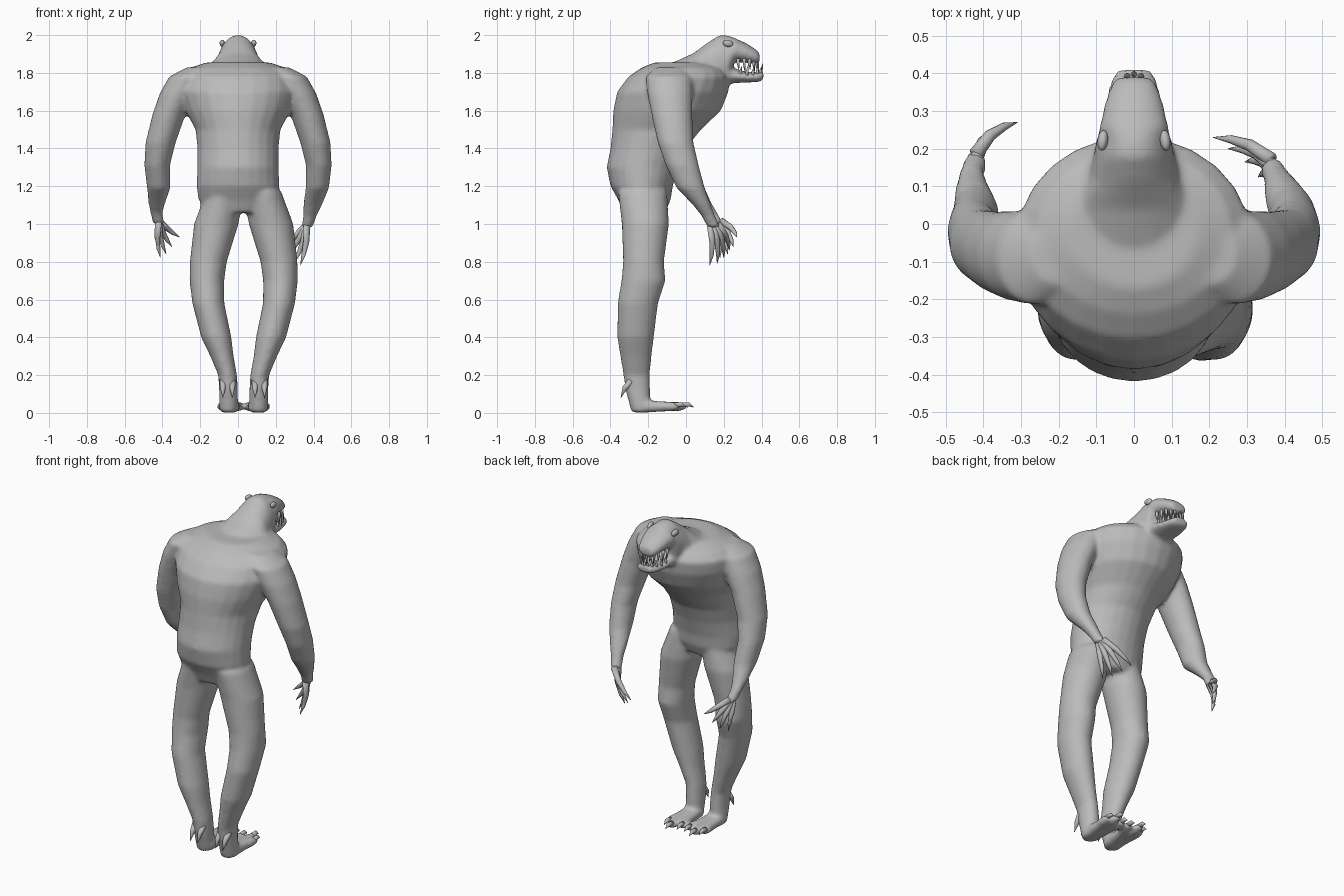
import bpy, bmesh, math
from mathutils import Vector

if "Cube" in bpy.data.objects:
    bpy.data.objects.remove(bpy.data.objects["Cube"])

grey = bpy.data.materials.new("plain grey")
grey.use_nodes = True
grey.diffuse_color = (0.5, 0.5, 0.5, 1)
grey.node_tree.nodes["Principled BSDF"].inputs["Base Color"].default_value = (0.5, 0.5, 0.5, 1)


def skin(bm, rings):
    """Bridge a list of rings of coordinates into a closed tube."""
    loops = [[bm.verts.new(co) for co in ring] for ring in rings]
    count = len(loops[0])
    for a, b in zip(loops, loops[1:]):
        for i in range(count):
            j = (i + 1) % count
            bm.faces.new((a[i], a[j], b[j], b[i]))
    bm.faces.new(loops[0][::-1])
    bm.faces.new(loops[-1])


def oval(centre, across, along, tilt=0.0, sides=24):
    """Ring spanned by the x axis and a second axis tilted down from +y."""
    second = Vector((0, math.cos(tilt), -math.sin(tilt)))
    ring = []
    for i in range(sides):
        a = math.tau * i / sides
        ring.append(Vector(centre) + Vector((across * math.cos(a), 0, 0)) + second * along * math.sin(a))
    return ring


def spike(bm, points, radii, sides=10):
    """Round tapering tube that follows a few points."""
    points = [Vector(p) for p in points]
    rings = []
    for i, (p, r) in enumerate(zip(points, radii)):
        way = points[min(i + 1, len(points) - 1)] - points[max(i - 1, 0)]
        turn = way.to_track_quat('Z', 'Y')
        rings.append([p + turn @ Vector((r * math.cos(math.tau * k / sides),
                                         r * math.sin(math.tau * k / sides), 0)) for k in range(sides)])
    skin(bm, rings)


def finish(name, bm, smooth=True):
    bmesh.ops.recalc_face_normals(bm, faces=bm.faces)
    mesh = bpy.data.meshes.new(name)
    bm.to_mesh(mesh)
    bm.free()
    mesh.materials.append(grey)
    for face in mesh.polygons:
        face.use_smooth = smooth
    obj = bpy.data.objects.new(name, mesh)
    bpy.context.collection.objects.link(obj)
    return obj


body = bmesh.new()

# Torso: height, y centre, half width, half depth
torso = [(1.06, -.22, .17, .11), (1.13, -.22, .21, .14), (1.2, -.235, .22, .165),
         (1.3, -.23, .215, .19), (1.4, -.2, .215, .2), (1.5, -.155, .225, .235),
         (1.6, -.1, .28, .285), (1.7, -.07, .315, .295), (1.78, -.035, .31, .27),
         (1.825, -.02, .26, .22), (1.855, -.02, .17, .15)]
skin(body, [oval((0, y, z), w, d) for z, y, w, d in torso])

# Neck, skull and upper jaw: y, height, half width, half height
skull = [(-.08, 1.7, .21, .15), (.04, 1.75, .18, .155), (.12, 1.81, .125, .155),
         (.18, 1.85, .107, .152), (.225, 1.86, .1, .138), (.255, 1.922, .093, .064),
         (.32, 1.905, .078, .052), (.37, 1.885, .062, .04), (.39, 1.878, .046, .026)]
skin(body, [oval((0, y, z), w, h, math.pi / 2) for y, z, w, h in skull])

# Lower jaw
jaw = [(.15, 1.78, .09, .07), (.24, 1.787, .09, .042), (.32, 1.777, .078, .028),
       (.385, 1.778, .062, .027), (.41, 1.785, .045, .022)]
skin(body, [oval((0, y, z), w, h, math.pi / 2) for y, z, w, h in jaw])

# Arms: x, y, height, half width, half depth
arm = [(.2, -.08, 1.83, .07, .08), (.265, -.09, 1.78, .1, .125), (.315, -.085, 1.69, .1, .12),
       (.365, -.075, 1.58, .088, .108), (.41, -.055, 1.43, .08, .095),
       (.428, -.02, 1.31, .068, .088), (.42, .025, 1.19, .062, .075)]
wrists = {1: [(.395, .085, 1.1, .05, .048), (.38, .12, 1.04, .036, .036), (.365, .15, .98, .03, .036)],
          -1: [(.43, .09, 1.11, .045, .046), (.432, .13, 1.06, .033, .035), (.42, .165, 1.0, .03, .036)]}
for side in (1, -1):
    skin(body, [oval((side * x, y, z), w, d) for x, y, z, w, d in arm + wrists[side]])

# Legs, mirrored about a line slightly off the middle
MID = .03
leg = [(.1, -.23, 1.17, .1, .13), (.145, -.215, 1.0, .118, .125), (.187, -.225, .8, .098, .108),
       (.195, -.225, .7, .092, .117), (.187, -.255, .58, .085, .107), (.145, -.267, .4, .08, .097),
       (.115, -.265, .3, .062, .083), (.085, -.262, .2, .05, .07), (.08, -.255, .12, .05, .066),
       (.08, -.245, .05, .05, .056), (.08, -.24, .003, .045, .05)]
for side in (1, -1):
    skin(body, [oval((MID + side * x, y, z), w, d) for x, y, z, w, d in leg])

# Toes are fused with the body, claws stay separate
toe_ends = [(.025, -.03), (.08, 0), (.118, -.04)]
for side in (1, -1):
    for u, y in toe_ends:
        x = MID + side * u
        root = MID + side * (.08 + (u - .08) * .4)
        spike(body, [(root, -.25, .034), ((root + x) / 2, -.13, .034), (x, y - .03, .034), (x, y, .034)],
              (.036, .028, .025, .018))

# Fuse all fleshy parts into one smooth skin
creature = finish("body", body)
bpy.context.view_layer.objects.active = creature
creature.select_set(True)
fuse = creature.modifiers.new("fuse", 'REMESH')
fuse.mode = 'VOXEL'
fuse.voxel_size = .011
fuse.use_smooth_shade = True
relax = creature.modifiers.new("relax", 'SMOOTH')
relax.factor = .5
relax.iterations = 9
for name in ("fuse", "relax"):
    bpy.ops.object.modifier_apply(modifier=name)

# Clawed fingers
tips = {1: [(.33, .125, .78), (.295, .165, .79), (.25, .2, .82), (.21, .23, .86)],
        -1: [(.41, .18, .82), (.38, .22, .84), (.35, .25, .88), (.31, .27, .93)]}
for side, label in ((1, "left"), (-1, "right")):
    fingers = bmesh.new()
    palm = Vector(wrists[side][-1][:3])
    for i, tip in enumerate(tips[side]):
        tip = Vector(tip)
        root = palm + Vector((0, (i - 1.5) * .014, .015))
        knuckle = root.lerp(tip, .45) + Vector((.012, .012, .006))
        joint = root.lerp(tip, .75) + Vector((.008, .01, .002))
        path = [Vector((side * p.x, p.y, p.z)) for p in (root, knuckle, joint, tip)]
        spike(fingers, path, (.019, .016, .011, .001))
    finish(label + "_fingers", fingers)

# Toe claws and heel spurs
for side, label in ((1, "left"), (-1, "right")):
    claws = bmesh.new()
    for u, y in toe_ends:
        x = MID + side * u
        spike(claws, [(x, y - .02, .04), (x, y + .015, .045), (x, y + .04, .03)], (.016, .012, .001))
    for u in (.06, .11):
        x = MID + side * u
        spike(claws, [(x, -.29, .17), (x, -.325, .13), (x, -.345, .08)], (.02, .014, .001))
    finish(label + "_foot_claws", claws)

# Teeth around both jaws
upper, lower = bmesh.new(), bmesh.new()
for i in range(11):
    a = math.radians(-80 + 16 * i)
    s, c = math.sin(a), math.cos(a)
    size = .055 if i % 2 else .04
    x, y = .068 * s, .255 + .122 * c
    spike(upper, [(x, y, 1.875), (x, y, 1.85), (x * .98, y + .004, 1.855 - size)], (.009, .008, .001), 8)
    x, y = .066 * s, .265 + .133 * c
    spike(lower, [(x, y, 1.78), (x, y, 1.805), (x * 1.04, y + .008, 1.795 + size)], (.009, .008, .001), 8)
finish("upper_teeth", upper)
finish("lower_teeth", lower)

# Eyes
for side, label in ((1, "left"), (-1, "right")):
    ball = bmesh.new()
    bmesh.ops.create_uvsphere(ball, u_segments=20, v_segments=12, radius=1)
    eye = finish(label + "_eye", ball)
    eye.scale = (.014, .028, .018)
    eye.location = (side * .083, .222, 1.956)
    eye.rotation_euler = (-.2, 0, side * .12)
